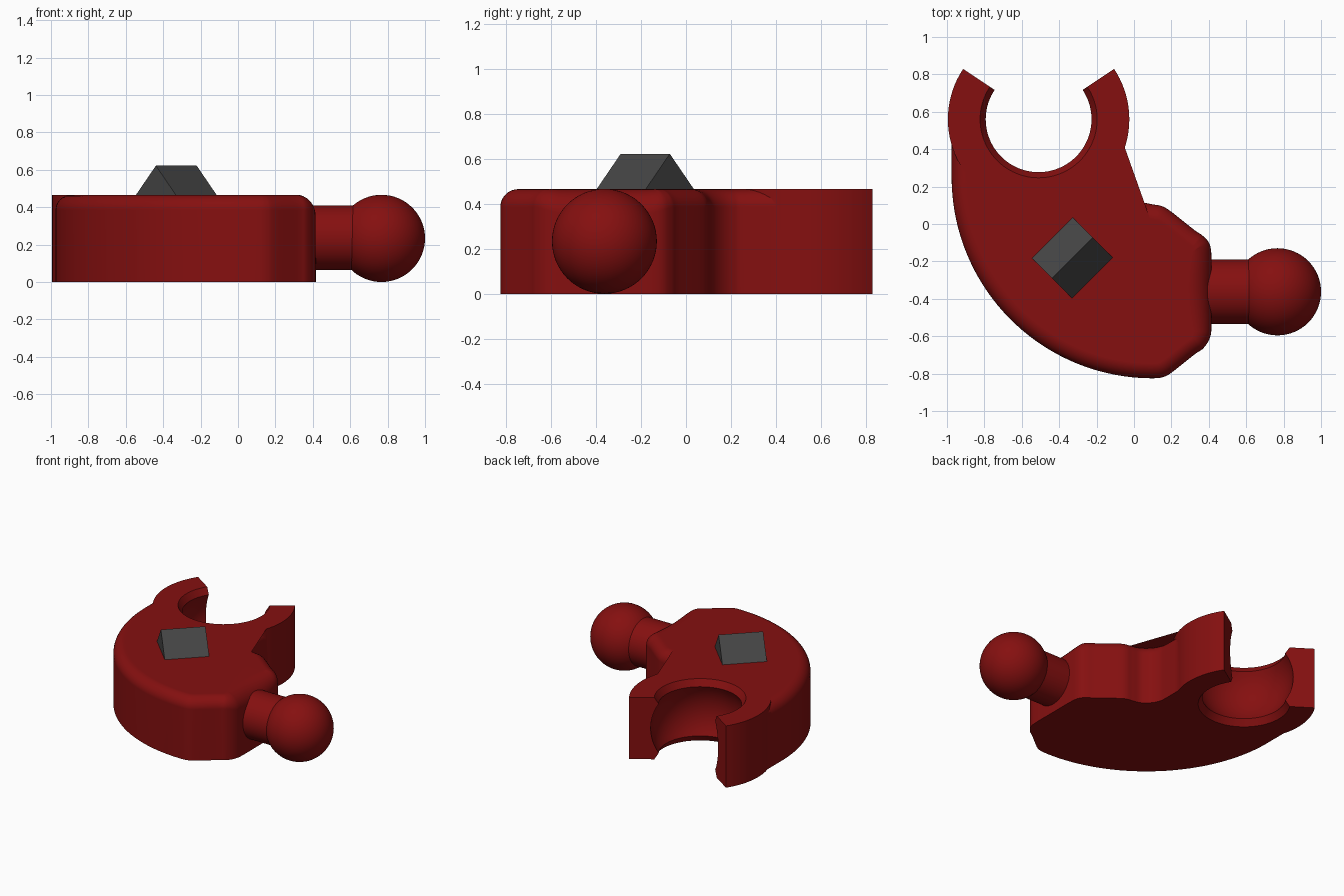
import bpy, bmesh, math
from mathutils import Vector, Matrix

if "Cube" in bpy.data.objects:
    bpy.data.objects.remove(bpy.data.objects["Cube"])

H = 0.465                      # body height
RING = (-0.51, 0.56)           # socket axis


def material(name, rgb):
    m = bpy.data.materials.new(name)
    m.diffuse_color = (*rgb, 1)
    m.use_nodes = True
    m.node_tree.nodes["Principled BSDF"].inputs["Base Color"].default_value = m.diffuse_color
    return m


red = material("dark red", (0.235, 0.005, 0.005))
grey = material("charcoal grey", (0.06, 0.06, 0.06))


def add(name, bm, mat):
    bmesh.ops.recalc_face_normals(bm, faces=bm.faces)
    me = bpy.data.meshes.new(name)
    bm.to_mesh(me)
    bm.free()
    me.materials.append(mat)
    ob = bpy.data.objects.new(name, me)
    bpy.context.collection.objects.link(ob)
    return ob


def stack(name, loops, mat):
    """Closed solid from a stack of matching loops."""
    bm = bmesh.new()
    rows = [[bm.verts.new(p) for p in loop] for loop in loops]
    n = len(rows[0])
    for a, b in zip(rows, rows[1:]):
        for i in range(n):
            j = (i + 1) % n
            bm.faces.new((a[i], a[j], b[j], b[i]))
    bm.faces.new(rows[0][::-1])
    bm.faces.new(rows[-1])
    return add(name, bm, mat)


def circle(r, z, n=96):
    return [(RING[0] + r * math.cos(2 * math.pi * i / n),
             RING[1] + r * math.sin(2 * math.pi * i / n), z) for i in range(n)]


def select(ob):
    bpy.ops.object.select_all(action='DESELECT')
    ob.select_set(True)
    bpy.context.view_layer.objects.active = ob


def boolean(ob, other, op):
    select(ob)
    m = ob.modifiers.new("cut", 'BOOLEAN')
    m.operation, m.solver, m.object = op, 'EXACT', other
    bpy.ops.object.modifier_apply(modifier=m.name)
    bpy.data.objects.remove(other)


def smooth(ob):
    select(ob)
    bpy.ops.object.shade_smooth_by_angle(angle=math.radians(30))


# Body outline: big sweeping arc, then a curve round the stem side and notch
outline = [Vector((-0.975, 0.5)), Vector((-0.975, 0.37))]
for i in range(49):
    a = math.pi + math.pi / 2 * i / 48
    outline.append(Vector((0.1 + 1.075 * math.cos(a), 0.25 + 1.075 * math.sin(a))))
pts = [Vector(p) for p in (
    (0.05, -0.824), (0.1, -0.825), (0.15, -0.82), (0.2, -0.795), (0.32, -0.70),
    (0.37, -0.665), (0.405, -0.61), (0.415, -0.54), (0.415, -0.36), (0.415, -0.19),
    (0.405, -0.11), (0.37, -0.065), (0.32, -0.03), (0.2, 0.065), (0.15, 0.095),
    (0.1, 0.105), (0.04, 0.12), (-0.01, 0.16), (-0.04, 0.21), (-0.05, 0.27),
    (-0.05, 0.5), (-0.05, 0.7))]
for p0, p1, p2, p3 in zip(pts, pts[1:], pts[2:], pts[3:]):
    for k in range(1, 7):
        t = k / 6
        outline.append(0.5 * (2 * p1 + (p2 - p0) * t + (2 * p0 - 5 * p1 + 4 * p2 - p3) * t * t
                              + (3 * p1 - p0 - 3 * p2 + p3) * t ** 3))

# Body with a rounded top rim, wider above the stem
n = len(outline)
inward, radius = [], []
for i, p in enumerate(outline):
    d = (outline[(i + 1) % n] - outline[i - 1]).normalized()
    inward.append(Vector((-d.y, d.x)))
    bump = max(0, 1 - ((p.y + 0.36) / 0.3) ** 2) if p.x > 0.3 else 0
    radius.append(0.08 + 0.05 * bump)
loops = [[(p.x, p.y, 0) for p in outline]]
for k in range(9):
    a = math.pi / 2 * k / 8
    loop = []
    for p, d, r in zip(outline, inward, radius):
        q = p + d * r * (1 - math.cos(a))
        loop.append((q.x, q.y, H - r * (1 - math.sin(a))))
    loops.append(loop)
body = stack("clip_body", loops, red)

# Clip ring joined to the body
boolean(body, stack("ring", [circle(0.485, 0), circle(0.485, H)], red), 'UNION')

# Spherical socket with a flared lip at top and bottom
profile = [(0.317, -0.01), (0.313, 0.0)]
for k in range(13):
    z = -0.185 + 0.37 * k / 12
    profile.append((math.sqrt(0.338 ** 2 - z * z), H / 2 + z))
profile += [(0.313, H), (0.317, H + 0.01)]
boolean(body, stack("socket", [circle(r, z) for r, z in profile], red), 'DIFFERENCE')

# Mouth between the two clip arms
mouth = [RING] + [(RING[0] + r * math.cos(math.radians(a)), RING[1] + r * math.sin(math.radians(a)))
                  for a, r in ((33.7, 1), (90, 1.5), (146.3, 1))]
boolean(body, stack("mouth", [[(x, y, z) for x, y in mouth] for z in (-0.1, 0.7)], red), 'DIFFERENCE')
smooth(body)
body.modifiers.new("flat tops", 'WEIGHTED_NORMAL').keep_sharp = True

# Stem and ball
bm = bmesh.new()
bmesh.ops.create_cone(bm, cap_ends=True, segments=64, radius1=0.1725, radius2=0.1725, depth=0.37,
                      matrix=Matrix.Translation((0.515, -0.3625, 0.2365)) @ Matrix.Rotation(math.pi / 2, 4, 'Y'))
smooth(add("stem", bm, red))
bm = bmesh.new()
bmesh.ops.create_uvsphere(bm, u_segments=64, v_segments=32, radius=0.233,
                          matrix=Matrix.Translation((0.767, -0.3625, 0.233)))
smooth(add("ball", bm, red))

# Roof-shaped spike on top of the body
bm = bmesh.new()
zb = H - 0.003
top, right, bottom, left, r1, r2 = [bm.verts.new(p) for p in (
    (-0.33, 0.037, zb), (-0.112, -0.181, zb), (-0.33, -0.399, zb), (-0.548, -0.181, zb),
    (-0.221, -0.072, 0.622), (-0.439, -0.29, 0.622))]
for f in ((top, right, bottom, left), (top, r1, right), (left, bottom, r2),
          (top, left, r2, r1), (right, r1, r2, bottom)):
    bm.faces.new(f)
add("spike", bm, grey)
